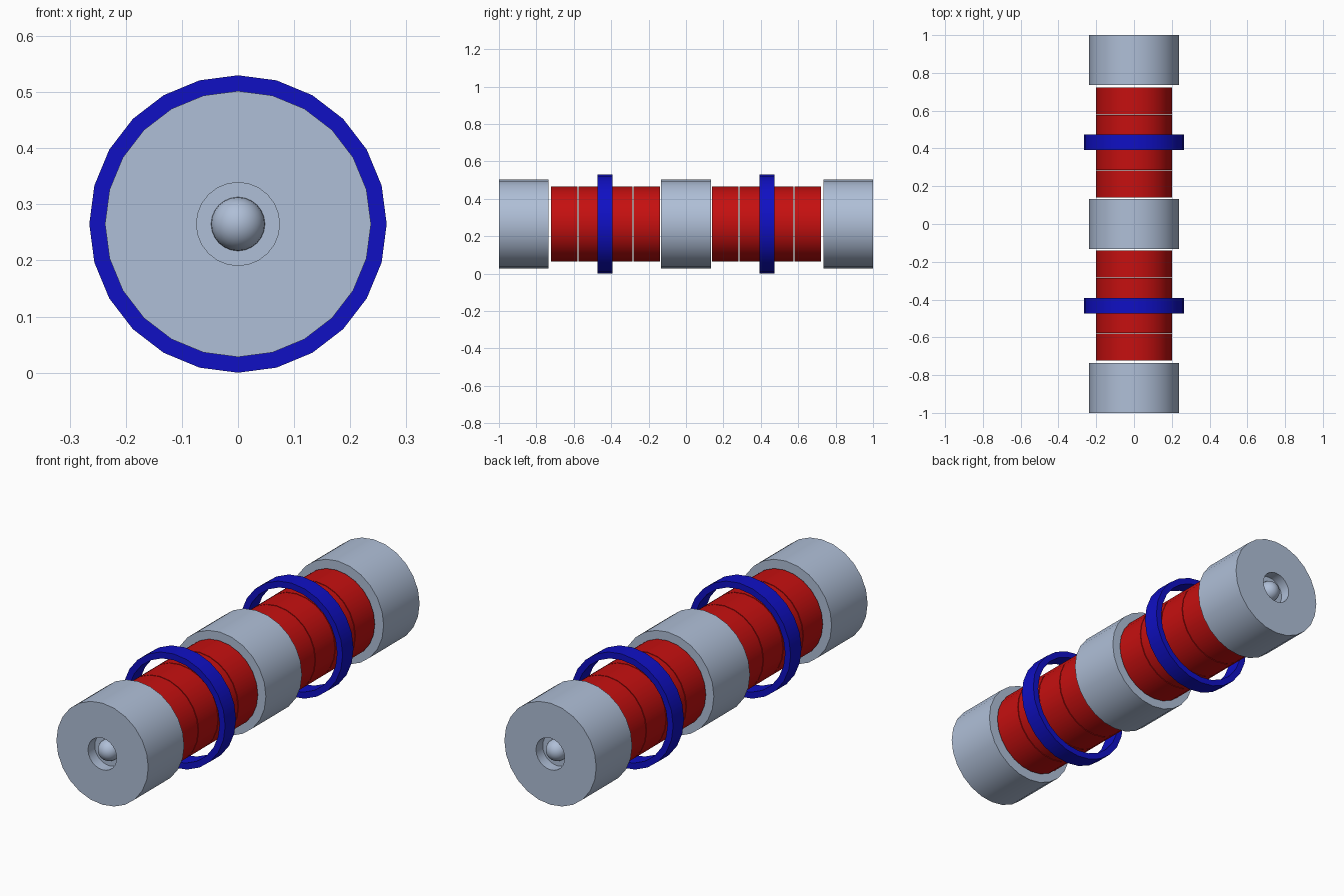
import bpy
import bmesh
import math

AXIS_Z = 0.265
SIDES = 24

cube = bpy.data.objects.get("Cube")
if cube:
    bpy.data.objects.remove(cube, do_unlink=True)


def make_material(name, rgb):
    mat = bpy.data.materials.new(name)
    mat.use_nodes = True
    mat.diffuse_color = (*rgb, 1)
    mat.node_tree.nodes["Principled BSDF"].inputs["Base Color"].default_value = (*rgb, 1)
    return mat


grey = make_material("blue_grey", (0.43, 0.52, 0.68))
red = make_material("red", (0.56, 0.005, 0.005))
blue = make_material("deep_blue", (0.005, 0.005, 0.55))


def lathe(name, profile, mat, closed=False):
    """Turn a (radius, y) profile around the long axis."""
    bm = bmesh.new()
    rings = []
    for radius, y in profile:
        if radius == 0:
            rings.append([bm.verts.new((0, y, AXIS_Z))] * SIDES)
            continue
        angles = [math.tau * i / SIDES for i in range(SIDES)]
        rings.append([bm.verts.new((radius * math.sin(a), y, AXIS_Z + radius * math.cos(a)))
                      for a in angles])
    pairs = list(zip(rings, rings[1:]))
    if closed:
        pairs.append((rings[-1], rings[0]))
    for a, b in pairs:
        for i in range(SIDES):
            j = (i + 1) % SIDES
            corners = list(dict.fromkeys((a[i], a[j], b[j], b[i])))
            bm.faces.new(corners)
    bmesh.ops.recalc_face_normals(bm, faces=bm.faces)
    mesh = bpy.data.meshes.new(name)
    bm.to_mesh(mesh)
    bm.free()
    mesh.materials.append(mat)
    obj = bpy.data.objects.new(name, mesh)
    bpy.context.collection.objects.link(obj)
    bpy.ops.object.select_all(action="DESELECT")
    obj.select_set(True)
    bpy.context.view_layer.objects.active = obj
    bpy.ops.object.shade_smooth_by_angle(angle=math.radians(30))
    return obj


def disc(name, radius, y0, y1, mat):
    return lathe(name, [(0, y0), (radius, y0), (radius, y1), (0, y1)], mat)


# Plain centre block
disc("centre_block", 0.237, -0.133, 0.133, grey)

for side, label in ((-1, "front"), (1, "back")):
    # End block with a round recess in its outer face
    floor = 0.95
    lathe(label + "_end_block",
          [(0, side * 0.735), (0.237, side * 0.735), (0.237, side),
           (0.074, side), (0.074, side * floor), (0, side * floor)], grey)

    # Domed contact inside the recess
    bump = 0.048
    steps = 8
    dome = [(bump * math.cos(t), side * (floor + bump * math.sin(t)))
            for t in (math.pi / 2 * i / steps for i in range(steps))]
    lathe(label + "_contact_dome", dome + [(0, side * (floor + bump))], grey)

    # Four red discs separated by hairline gaps
    pitch = 0.147
    for k in range(4):
        start = 0.139 + k * pitch
        disc(f"{label}_red_disc_{k + 1}", 0.2, side * start,
             side * (start + pitch - 0.004), red)

    # Loose ring around the discs
    lathe(label + "_blue_ring",
          [(0.265, side * 0.393), (0.265, side * 0.473),
           (0.236, side * 0.473), (0.236, side * 0.393)], blue, closed=True)
